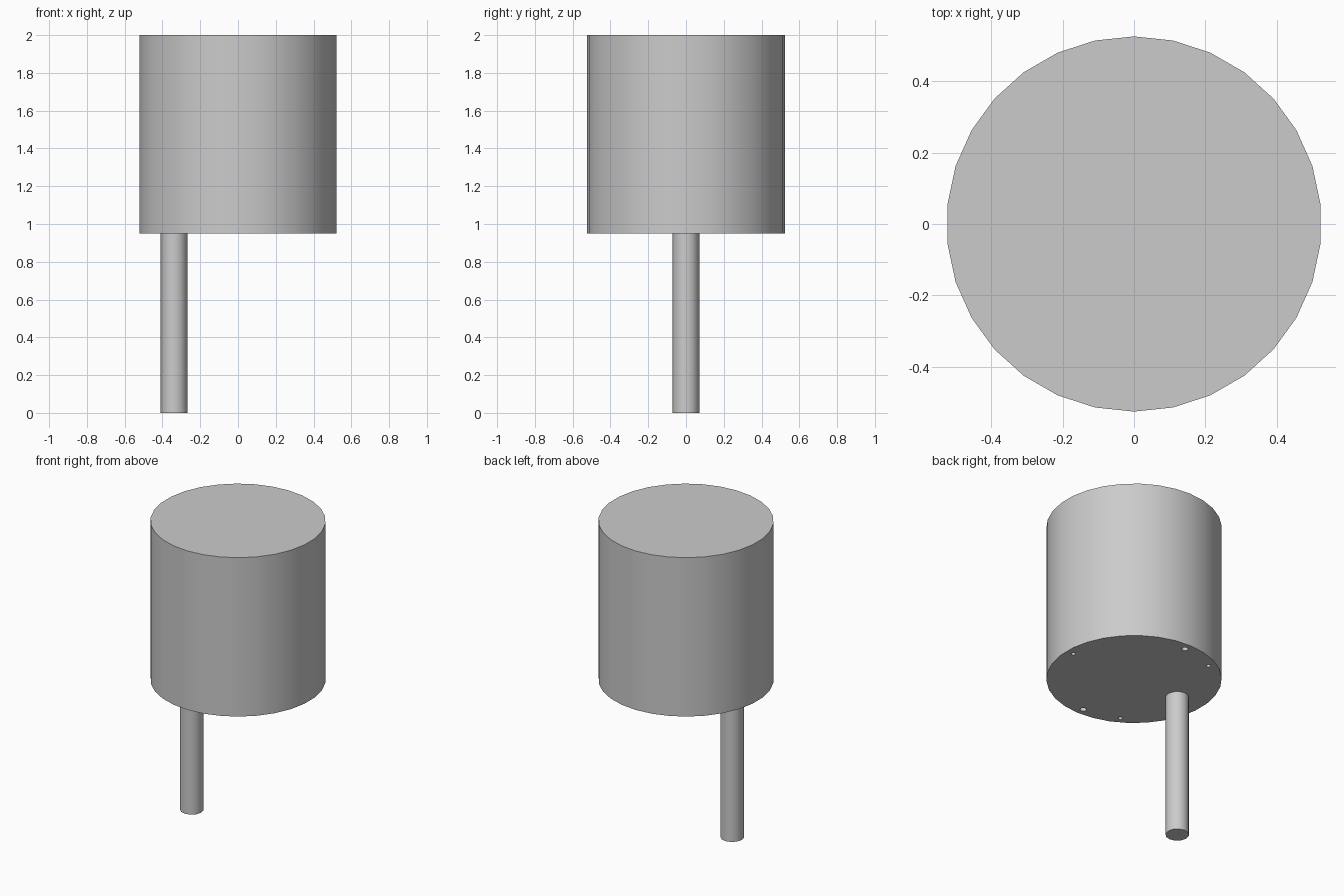
import bpy
from math import radians, sin, cos

cube = bpy.data.objects.get("Cube")
if cube:
    bpy.data.objects.remove(cube, do_unlink=True)

grey = bpy.data.materials.new("light_grey")
grey.use_nodes = True
colour = (0.6, 0.6, 0.6, 1)
grey.diffuse_color = colour
grey.node_tree.nodes["Principled BSDF"].inputs["Base Color"].default_value = colour

BODY_BOTTOM, BODY_TOP = 0.95, 2.0
HOLE_DEPTH = 0.1


def cylinder(name, radius, x, y, z0, z1, sides):
    bpy.ops.mesh.primitive_cylinder_add(vertices=sides, radius=radius, depth=z1 - z0,
                                        location=(x, y, (z0 + z1) / 2))
    obj = bpy.context.object
    obj.name = name
    obj.data.materials.append(grey)
    return obj


def smooth(obj):
    bpy.ops.object.select_all(action='DESELECT')
    obj.select_set(True)
    bpy.context.view_layer.objects.active = obj
    bpy.ops.object.shade_smooth_by_angle(angle=radians(40))


# Motor body
body = cylinder("motor_body", 0.525, 0, 0, BODY_BOTTOM, BODY_TOP, 30)

# Blind screw holes near the rim of the underside: three small, two larger
holes = [(a, 0.014) for a in (0, 120, 240)] + [(a, 0.02) for a in (90, 270)]
for angle, radius in holes:
    a = radians(angle)
    cutter = cylinder("hole_cutter", radius, 0.474 * cos(a), 0.474 * sin(a),
                      BODY_BOTTOM - 0.05, BODY_BOTTOM + HOLE_DEPTH, 12)
    cutter.hide_render = True
    cut = body.modifiers.new("screw_hole", 'BOOLEAN')
    cut.operation = 'DIFFERENCE'
    cut.solver = 'EXACT'
    cut.object = cutter
    bpy.context.view_layer.objects.active = body
    bpy.ops.object.modifier_apply(modifier=cut.name)
    bpy.data.objects.remove(cutter, do_unlink=True)
smooth(body)

# Off-centre output shaft
shaft = cylinder("output_shaft", 0.071, -0.338, 0, 0, BODY_BOTTOM, 12)
smooth(shaft)
